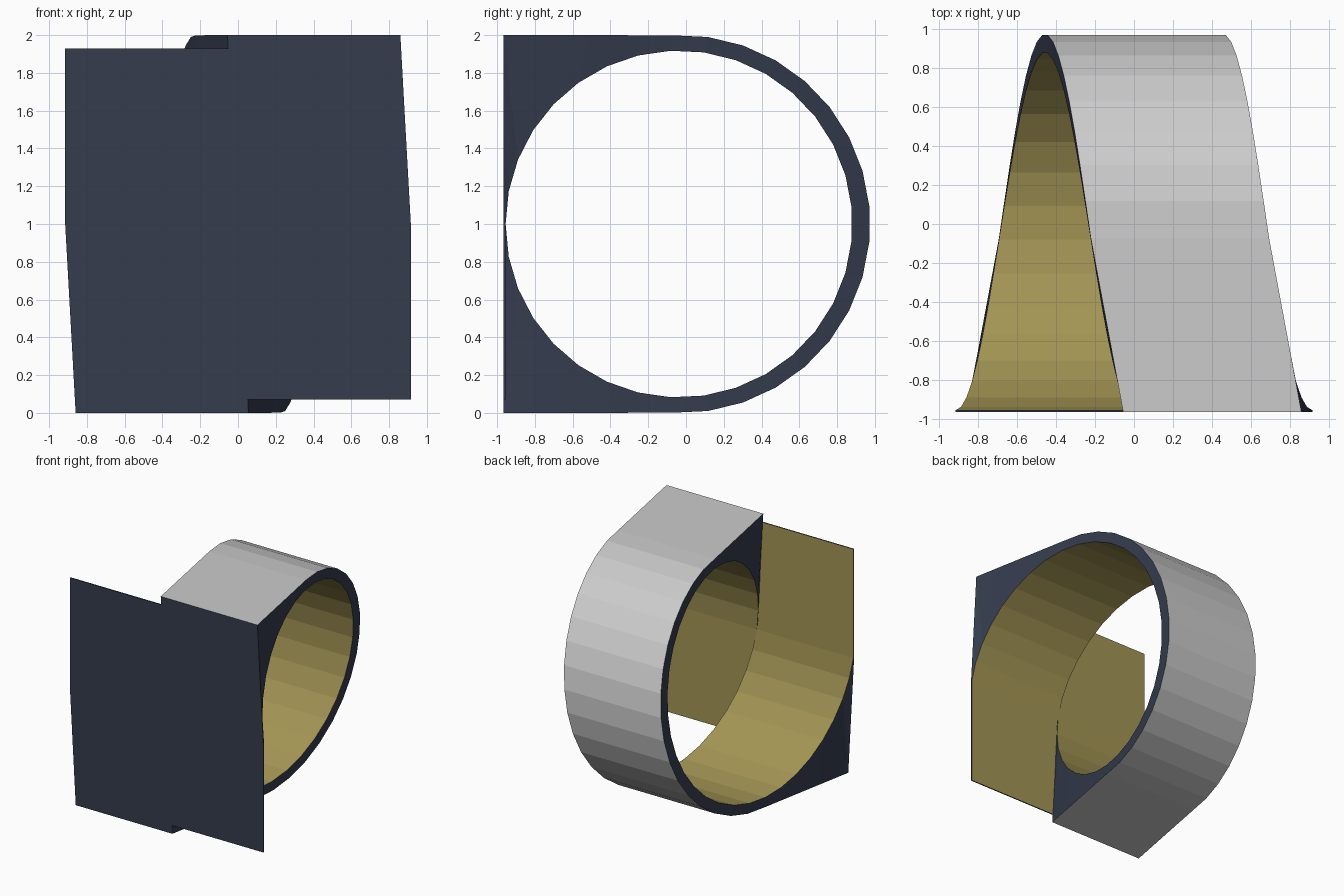
import bpy, bmesh
from math import sin, cos, tau

if "Cube" in bpy.data.objects:
    bpy.data.objects.remove(bpy.data.objects["Cube"])

N = 33                  # steps in one full turn
PITCH = WIDTH = 0.915   # advance per turn, band width
FRONT, BACK = -0.965, -0.955


def material(name, rgb):
    m = bpy.data.materials.new(name)
    m.diffuse_color = (*rgb, 1)
    m.use_nodes = True
    m.node_tree.nodes["Principled BSDF"].inputs["Base Color"].default_value = m.diffuse_color
    return m


def outer_point(i):
    """D-shaped outline: flat front, flat bottom and top, round back."""
    if i > N / 2:
        y, z = outer_point(N - i)
        return y, 2 - z
    if i <= 2:
        return FRONT, 1 - i / 2
    if i <= 8:
        return FRONT + (i - 2) / 6 * (-0.072 - FRONT), 0.001 * (i - 2) / 6
    t = tau * i / N
    return -0.025 - cos(t), 1 - sin(t)


def inner_point(i):
    t = tau * i / N
    return -0.037 - 0.918 * cos(t), 1 - 0.918 * sin(t)


# cross-sections: (left x, right x, outer point, inner point)
rows = [(-WIDTH, -0.05, (FRONT, 1.93), (BACK, 1.93))]          # upper flap end
for i in range(N + 1):
    x = -WIDTH + PITCH * i / N
    rows.append((x, x + WIDTH, outer_point(i), inner_point(i)))
rows.append((0.05, WIDTH, (FRONT, 0.07), (BACK, 0.07)))        # lower flap end

# sweep the sections into one helical band
GREY, NAVY, OLIVE = 0, 1, 2
bm = bmesh.new()
rings = []
for xl, xr, o, n in rows:
    rings.append([bm.verts.new(p) for p in
                  ((xl, *o), (xr, *o), (xr, *n), (xl, *n))])


def face(verts, mat):
    bm.faces.new(verts).material_index = mat


last = len(rings) - 2
for k in range(last + 1):
    a, b = rings[k], rings[k + 1]
    flat_front = k <= 2 or k >= last - 2
    mats = (NAVY if flat_front else GREY, NAVY, OLIVE, NAVY)
    for j in range(4):
        q = (j + 1) % 4
        face((a[j], a[q], b[q], b[j]), mats[j])
face(rings[0], NAVY)
face(rings[-1], NAVY)
bmesh.ops.recalc_face_normals(bm, faces=bm.faces)

mesh = bpy.data.meshes.new("helical_band")
bm.to_mesh(mesh)
bm.free()
band = bpy.data.objects.new("helical_band", mesh)
bpy.context.collection.objects.link(band)
for m in (material("outer_grey", (0.8, 0.8, 0.8)),
          material("face_navy", (0.035, 0.045, 0.075)),
          material("inner_olive", (0.37, 0.3, 0.09))):
    mesh.materials.append(m)
